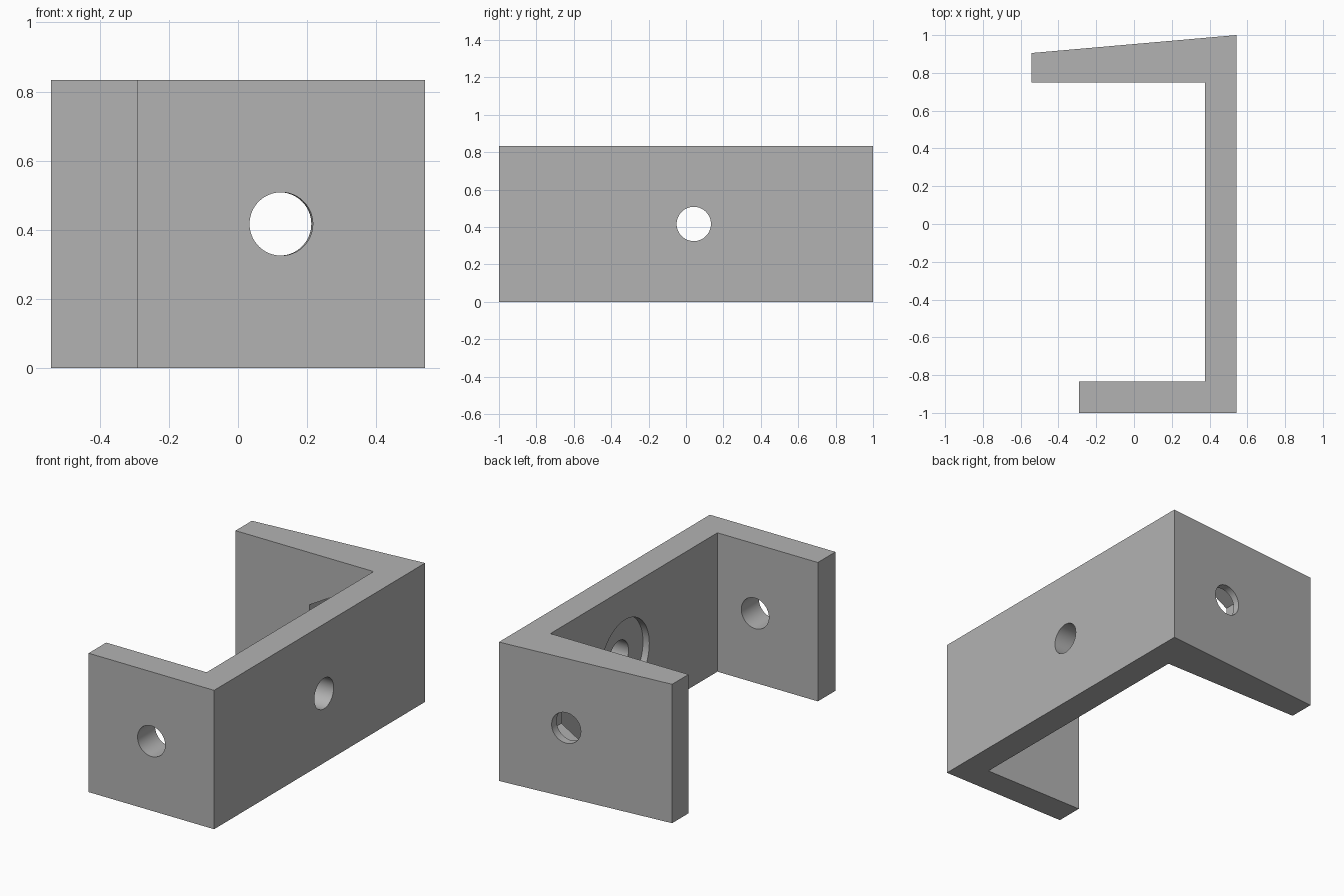
import bpy
import bmesh
from math import cos, sin, pi, tan, radians, sqrt
from mathutils import Vector

if "Cube" in bpy.data.objects:
    bpy.data.objects.remove(bpy.data.objects["Cube"], do_unlink=True)

U = 1 / 24                      # design unit
HEIGHT = 20 * U
MID = HEIGHT / 2
SLANT = radians(5)              # taper of the rear arm


def prism(name, ring, sweep):
    """Solid made by sweeping a closed ring of points along a vector."""
    bm = bmesh.new()
    base = bm.faces.new([bm.verts.new(p) for p in ring])
    top = bmesh.ops.extrude_face_region(bm, geom=[base])["geom"]
    verts = [g for g in top if isinstance(g, bmesh.types.BMVert)]
    bmesh.ops.translate(bm, verts=verts, vec=sweep)
    bmesh.ops.recalc_face_normals(bm, faces=bm.faces)
    mesh = bpy.data.meshes.new(name)
    bm.to_mesh(mesh)
    bm.free()
    obj = bpy.data.objects.new(name, mesh)
    bpy.context.collection.objects.link(obj)
    return obj


def cut(target, start, sweep, radius, sides=64):
    """Drill a round or polygonal hole, with one corner straight up."""
    start, sweep = Vector(start), Vector(sweep)
    up = Vector((0, 0, 1))
    side = sweep.cross(up).normalized()
    ring = [start + radius * (cos(a) * up + sin(a) * side)
            for a in (2 * pi * i / sides for i in range(sides))]
    cutter = prism("hole_cutter", ring, sweep)
    cutter.hide_render = True
    mod = target.modifiers.new("hole", 'BOOLEAN')
    mod.operation = 'DIFFERENCE'
    mod.solver = 'EXACT'
    mod.object = cutter
    bpy.context.view_layer.objects.active = target
    bpy.ops.object.modifier_apply(modifier=mod.name)
    bpy.data.objects.remove(cutter, do_unlink=True)


# Channel body: long wall, short front arm, tapered rear arm
right, left = -13 * U, 13 * U
profile = [(left, -1), (left, 1), (right, 1 - (left - right) * tan(SLANT)),
           (right, 18 * U), (9 * U, 18 * U), (9 * U, -20 * U),
           (-7 * U, -20 * U), (-7 * U, -1)]
bracket = prism("bracket", [(x, y, 0) for x, y in profile], (0, 0, HEIGHT))

HOLE = 2.2 * U
ARM_X = 3 * U

# Front arm hole
cut(bracket, (ARM_X, -1.1, MID), (0, 0.4, 0), HOLE)

# Long wall hole with a shallow round recess on the inside
cut(bracket, (0.3, U, MID), (0.4, 0, 0), HOLE)
cut(bracket, (0.3, U, MID), (10 * U - 0.3, 0, 0), 5.5 * U)

# Rear arm: hexagonal pocket inside, bore square to the slanted face
floor_y = 22 * U
cut(bracket, (ARM_X, 0.65, MID), (0, floor_y - 0.65, 0), 8.5 * U / sqrt(3), 6)
axis = Vector((-sin(SLANT), cos(SLANT), 0))
cut(bracket, Vector((ARM_X, floor_y, MID)) - 0.08 * axis, 0.3 * axis, HOLE)

# Single grey finish
grey = bpy.data.materials.new("plain grey")
grey.use_nodes = True
colour = (0.45, 0.45, 0.45, 1)
grey.diffuse_color = colour
grey.node_tree.nodes["Principled BSDF"].inputs["Base Color"].default_value = colour
bracket.data.materials.clear()
bracket.data.materials.append(grey)

# Smooth bores, sharp edges elsewhere
bpy.ops.object.select_all(action='DESELECT')
bracket.select_set(True)
bpy.context.view_layer.objects.active = bracket
bpy.ops.object.shade_smooth_by_angle(angle=radians(30))
